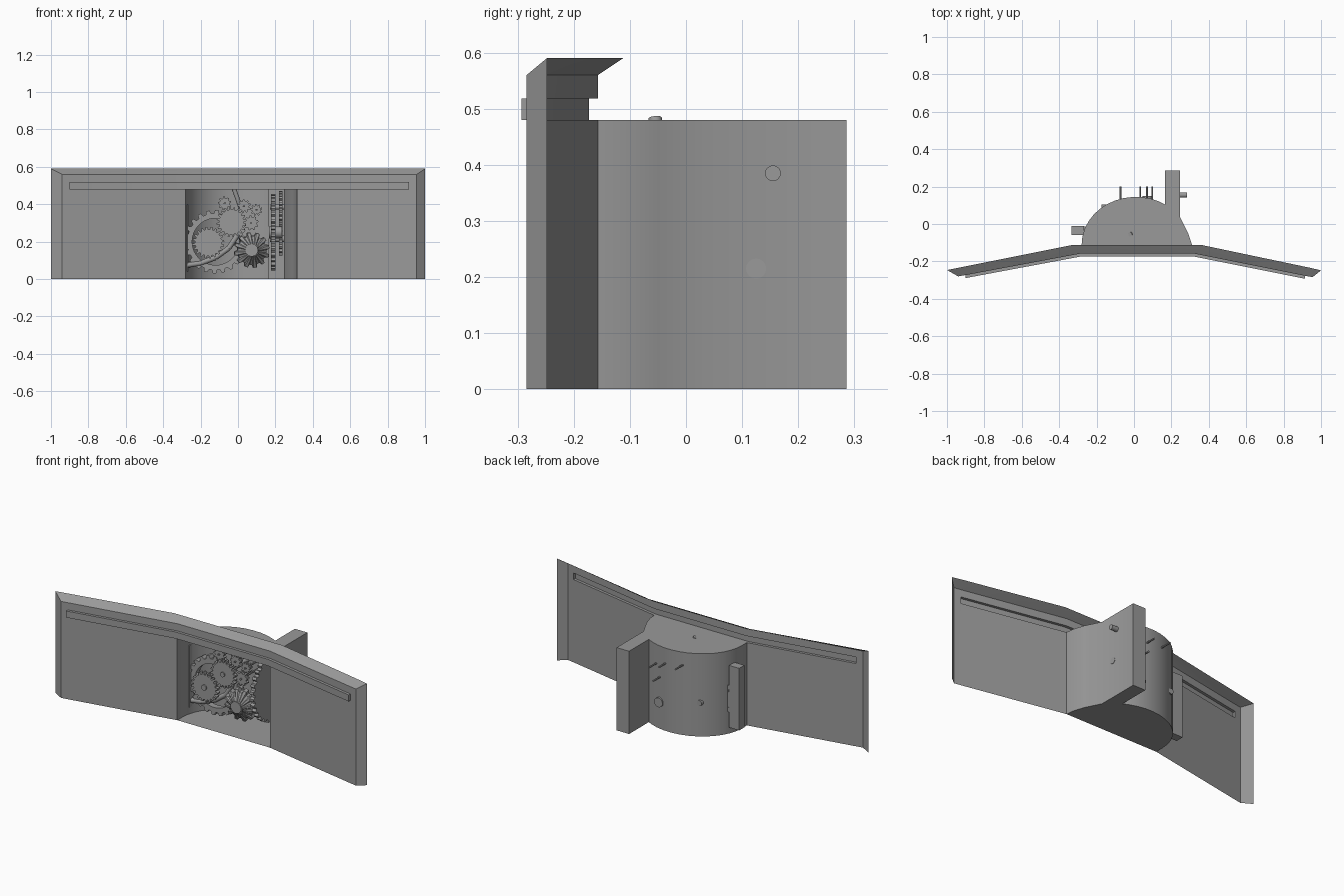
import bpy, bmesh, math
from mathutils import Vector

if "Cube" in bpy.data.objects:
    bpy.data.objects.remove(bpy.data.objects["Cube"])

grey = bpy.data.materials.new("plain grey")
grey.diffuse_color = (0.32, 0.32, 0.32, 1)
grey.use_nodes = True
grey.node_tree.nodes["Principled BSDF"].inputs["Base Color"].default_value = grey.diffuse_color


def finish(name, bm, loc=(0, 0, 0), rot=(0, 0, 0), recalc=True):
    bmesh.ops.remove_doubles(bm, verts=bm.verts, dist=1e-5)
    if recalc:
        bmesh.ops.recalc_face_normals(bm, faces=bm.faces)
    me = bpy.data.meshes.new(name)
    bm.to_mesh(me)
    bm.free()
    me.materials.append(grey)
    ob = bpy.data.objects.new(name, me)
    bpy.context.collection.objects.link(ob)
    ob.location, ob.rotation_euler = loc, rot
    bpy.ops.object.select_all(action='DESELECT')
    ob.select_set(True)
    bpy.context.view_layer.objects.active = ob
    bpy.ops.object.shade_smooth_by_angle(angle=math.radians(32))
    return ob


def face(bm, *pts):
    bm.faces.new([bm.verts.new(p) for p in pts])


# ---- folded front wall with a forward ridge and swept-back top and end flanges
FRONT = [(-0.94, -0.28), (-0.90, -0.273), (-0.28, -0.157),
         (0.315, -0.157), (0.915, -0.277), (0.955, -0.284)]
BACK = [(-1.0, -0.246), (-0.95, -0.236), (-0.33, -0.112),
        (0.36, -0.112), (0.95, -0.236), (1.0, -0.248)]
Z_OPEN, Z_RIDGE, Z_BAND, Z_TOP = 0.48, 0.518, 0.56, 0.59
RIDGE = 0.016

bm = bmesh.new()


def strip(a, b, z0, z1, d0=0.0, d1=0.0):
    face(bm, (a[0], a[1] - d0, z0), (b[0], b[1] - d0, z0),
         (b[0], b[1] - d1, z1), (a[0], a[1] - d1, z1))


for i in range(5):
    a, b = FRONT[i], FRONT[i + 1]
    if i != 2:                                   # leave the opening free
        strip(a, b, 0, Z_OPEN)
    if i in (0, 4):
        strip(a, b, Z_OPEN, Z_RIDGE)
    else:                                        # ridge bottom, front and top
        strip(a, b, Z_OPEN, Z_OPEN, 0, RIDGE)
        strip(a, b, Z_OPEN, Z_RIDGE, RIDGE, RIDGE)
        strip(a, b, Z_RIDGE, Z_RIDGE, RIDGE, 0)
    strip(a, b, Z_RIDGE, Z_BAND)
    p, q = BACK[i], BACK[i + 1]
    face(bm, (*a, Z_BAND), (*b, Z_BAND), (*q, Z_TOP), (*p, Z_TOP))
for k in (1, 4):                                 # ridge end caps
    x, y = FRONT[k]
    face(bm, (x, y, Z_OPEN), (x, y - RIDGE, Z_OPEN),
         (x, y - RIDGE, Z_RIDGE), (x, y, Z_RIDGE))
for k in (0, 5):                                 # end flanges
    face(bm, (*FRONT[k], 0), (*BACK[k], 0), (*BACK[k], Z_TOP), (*FRONT[k], Z_BAND))
finish("front_wall", bm)

# ---- rounded alcove with a deep slot on one side, open at the front
OUTLINE = [(0.315, -0.157), (0.31, -0.11), (0.29, -0.05), (0.245, 0.04),
           (0.245, 0.286), (0.165, 0.286), (0.165, 0.105)]
for k in range(13):
    t = math.radians(64 + k * 116 / 12)
    OUTLINE.append((0.01 + 0.29 * math.cos(t), -0.11 + 0.255 * math.sin(t)))
OUTLINE.append((-0.28, -0.157))
bm = bmesh.new()
for a, b in zip(OUTLINE, OUTLINE[1:]):
    face(bm, (*a, 0), (*b, 0), (*b, Z_OPEN), (*a, Z_OPEN))
for z in (0, Z_OPEN):
    face(bm, *[(x, y, z) for x, y in OUTLINE])
finish("alcove", bm)


# ---- helpers for the mechanism
AXES = {'y': (math.pi / 2, 0, 0), 'x': (0, math.pi / 2, 0)}


def gear(name, loc, r, teeth, thick, axis='y', bore=0.01, depth=0.014, dish=0.0,
         tilt=(0, 0, 0)):
    bm = bmesh.new()
    n = teeth * 4
    rings = []
    for inner, s in ((0, -1), (0, 1), (1, 1), (1, -1)):
        ring = []
        for k in range(n):
            t = 2 * math.pi * (k + (0.2, -0.2, 0.2, -0.2)[k % 4]) / n
            rad = bore if inner else (r if k % 4 in (1, 2) else r - depth)
            z = s * thick / 2 + (dish if inner else 0)
            ring.append(bm.verts.new((rad * math.cos(t), rad * math.sin(t), z)))
        rings.append(ring)
    for j in range(4):
        a, b = rings[j], rings[(j + 1) % 4]
        for k in range(n):
            m = (k + 1) % n
            bm.faces.new((a[k], a[m], b[m], b[k]))
    rot = [u + v for u, v in zip(AXES[axis], tilt)]
    return finish(name, bm, loc, rot)


def rod(name, p, q, r, sides=16):
    p, q = Vector(p), Vector(q)
    bm = bmesh.new()
    bmesh.ops.create_cone(bm, cap_ends=True, segments=sides, radius1=r, radius2=r,
                          depth=(q - p).length)
    rot = (q - p).to_track_quat('Z', 'Y').to_euler()
    return finish(name, bm, (p + q) / 2, rot)


def box(name, lo, hi):
    bm = bmesh.new()
    bmesh.ops.create_cube(bm, size=1)
    for v in bm.verts:
        v.co = [l + (c + 0.5) * (h - l) for c, l, h in zip(v.co, lo, hi)]
    return finish(name, bm)


# ---- large ring gear and the side housing it runs in
gear("ring_gear", (-0.12, -0.03, 0.20), 0.17, 22, 0.035, bore=0.125, depth=0.018)
box("side_housing", (-0.333, -0.06, 0.04), (-0.268, -0.012, 0.40))

# ---- front gears with their axles
gear("left_gear", (-0.158, -0.07, 0.195), 0.085, 20, 0.025)
rod("left_axle", (-0.158, -0.09, 0.195), (-0.158, 0.105, 0.195), 0.016)
gear("upper_gear", (-0.035, -0.075, 0.305), 0.08, 20, 0.025)
rod("upper_axle", (-0.035, -0.095, 0.305), (-0.035, 0.13, 0.305), 0.014)
gear("bevel_gear", (0.073, -0.07, 0.155), 0.095, 12, 0.03, bore=0.03, depth=0.017,
     dish=0.035, tilt=(0.1, 0, 0.15))
rod("bevel_hub", (0.073, -0.125, 0.155), (0.073, -0.05, 0.155), 0.034, 20)
rod("bevel_axle", (0.073, -0.05, 0.155), (0.073, 0.15, 0.155), 0.027)

# ---- small gears on long thin axles that pass through the back
for x, z, r in ((-0.072, 0.405, 0.036), (0.033, 0.39, 0.036),
                (0.098, 0.37, 0.032), (0.07, 0.30, 0.04)):
    gear("small_gear", (x, -0.06, z), r, 9, 0.02, bore=0.005, depth=0.009)
    rod("small_axle", (x, -0.08, z), (x, 0.2, z), 0.005, 10)

# ---- gears turned sideways in the slot
gear("slot_wheel", (0.188, 0.06, 0.25), 0.205, 32, 0.025, 'x', bore=0.03)
rod("slot_wheel_axle", (0.165, 0.06, 0.25), (0.235, 0.06, 0.25), 0.032)
for y, z, r in ((0.155, 0.385, 0.085), (0.125, 0.215, 0.09)):
    gear("slot_gear", (0.228, y, z), r, 16, 0.018, 'x')
rod("slot_peg", (0.17, 0.155, 0.385), (0.284, 0.155, 0.385), 0.014)
rod("slot_lower_axle", (0.17, 0.125, 0.215), (0.247, 0.125, 0.215), 0.018)

# ---- hanging rod from the ceiling and curved pipe across the ring
rod("ceiling_rod", (-0.022, -0.055, 0.483), (0.015, -0.045, 0.38), 0.012)
bends = [(-0.27, 0.075), (-0.20, 0.085), (-0.12, 0.115), (-0.05, 0.165), (0.0, 0.24)]
for (x0, z0), (x1, z1) in zip(bends, bends[1:]):
    rod("curved_pipe", (x0, -0.04, z0), (x1, -0.04, z1), 0.014, 12)
